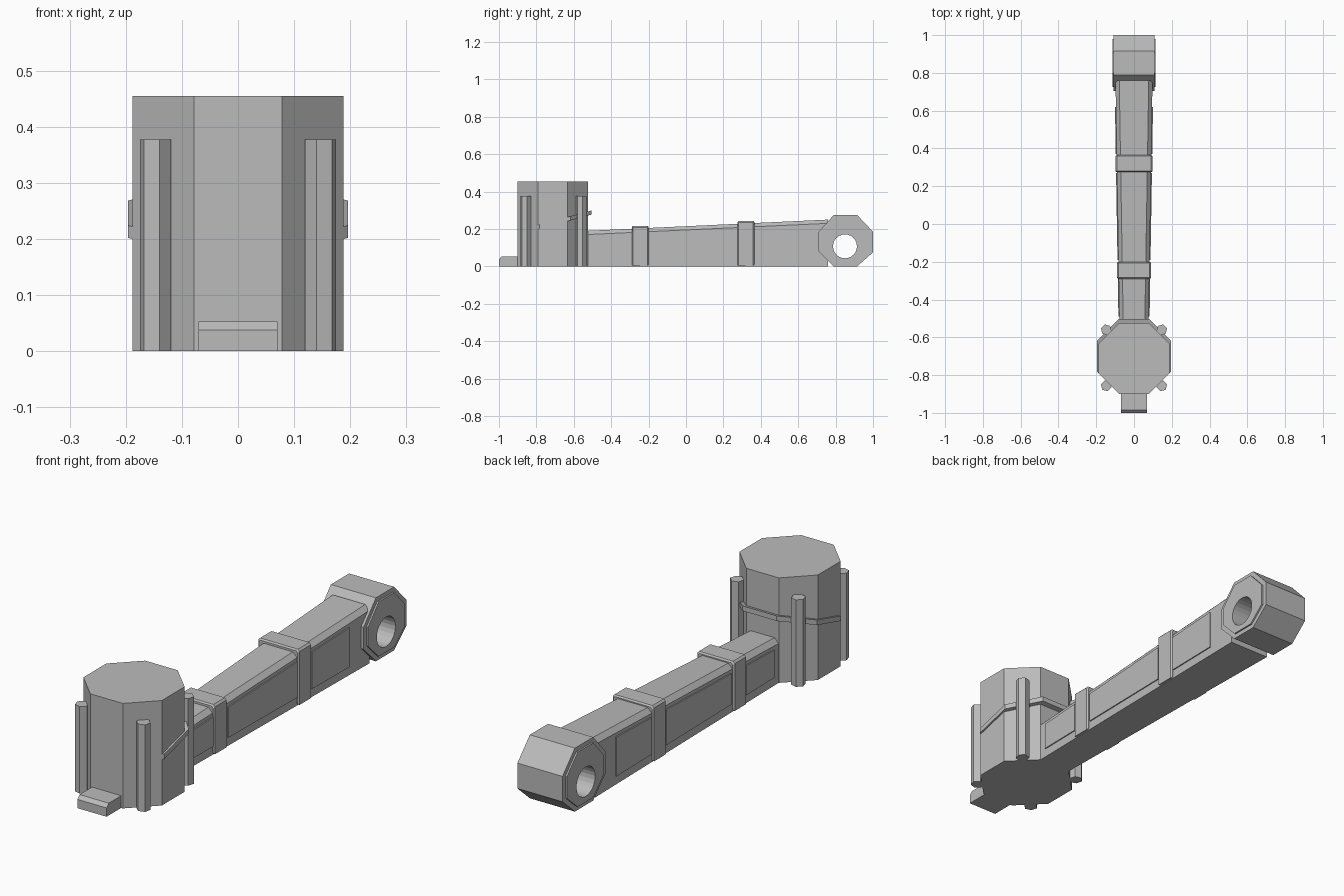
import bpy, bmesh, math
from mathutils import Matrix, Vector

if "Cube" in bpy.data.objects:
    bpy.data.objects.remove(bpy.data.objects["Cube"])

GREY = (0.5, 0.5, 0.5, 1)
mat = bpy.data.materials.new("plain grey")
mat.use_nodes = True
mat.diffuse_color = GREY
mat.node_tree.nodes["Principled BSDF"].inputs["Base Color"].default_value = GREY


def loft(name, rings):
    """Solid skinned through rings of points, closed at both ends."""
    bm = bmesh.new()
    loops = [[bm.verts.new(p) for p in ring] for ring in rings]
    n = len(loops[0])
    for a, b in zip(loops, loops[1:]):
        for i in range(n):
            bm.faces.new((a[i], a[(i + 1) % n], b[(i + 1) % n], b[i]))
    bm.faces.new(loops[0])
    bm.faces.new(loops[-1])
    bmesh.ops.recalc_face_normals(bm, faces=bm.faces)
    mesh = bpy.data.meshes.new(name)
    bm.to_mesh(mesh)
    bm.free()
    mesh.materials.append(mat)
    obj = bpy.data.objects.new(name, mesh)
    bpy.context.scene.collection.objects.link(obj)
    return obj


def along_x(name, profile, x0, x1):
    return loft(name, [[(x, y, z) for y, z in profile] for x in (x0, x1)])


def octagon(half, flat):
    return [(flat, -half), (half, -flat), (half, flat), (flat, half),
            (-flat, half), (-half, flat), (-half, -flat), (-flat, -half)]


def mix(a, b, y):
    """Value of the arm's taper at y, from its front to its rear end."""
    return a + (b - a) * (y + 0.53) / 1.29


def arm_width(y):
    return mix(0.077, 0.098, y)


def arm_top(y):
    return mix(0.19, 0.25, y)


def section(y, w, top, cut, bottom=0):
    """Arm cross-section with chamfered upper corners."""
    return [(-w, y, bottom), (w, y, bottom), (w, y, top - cut),
            (w - cut, y, top), (cut - w, y, top), (-w, y, top - cut)]


# Octagonal tower
TOWER_Y = -0.712
tower_ring = octagon(0.188, 0.078)
loft("tower", [[(x, y + TOWER_Y, z) for x, y in tower_ring] for z in (0, 0.455)])

# Tilted strap round the tower
strap_ring = octagon(0.196, 0.082)
loft("tower_strap", [[(x, y + TOWER_Y + 0.012, 0.235 + 0.27 * y + dz)
                      for x, y in strap_ring] for dz in (-0.011, 0.011)])

# Four hexagonal posts
for side, sx in (("right", -1), ("left", 1)):
    for place, py in (("front", -0.857), ("back", -0.56)):
        ring = [(sx * (0.147 + 0.029 * math.cos(math.radians(15 + 60 * i))),
                 py + 0.029 * math.sin(math.radians(15 + 60 * i))) for i in range(6)]
        loft(f"{place}_{side}_post", [[(x, y, z) for x, y in ring] for z in (0, 0.377)])

# Front step
along_x("front_step", [(-0.88, 0), (-1, 0), (-1, 0.038), (-0.985, 0.053), (-0.88, 0.053)],
        -0.07, 0.07)

# Tapered arm
loft("arm", [section(y, arm_width(y), arm_top(y), 0.02) for y in (-0.56, 0.76)])

# Collars round the arm
for name, y0, y1 in (("front_collar", -0.29, -0.2), ("rear_collar", 0.275, 0.365)):
    mid = (y0 + y1) / 2
    w, top = arm_width(mid) + 0.008, arm_top(mid) + 0.013
    collar = loft(name, [section(y, w - d, top - d, 0.008, 0.003 + d)
                         for y, d in ((y0, 0.006), (y0 + 0.006, 0),
                                      (y1 - 0.006, 0), (y1, 0.006))])

# Thin raised panels on both sides of the arm
for sx, side in ((-1, "right"), (1, "left")):
    for place, y0, y1 in (("front", -0.49, -0.29), ("middle", -0.19, 0.27), ("rear", 0.37, 0.62)):
        rings = []
        for lift in (-0.004, 0.005):
            rings.append([(sx * (arm_width(y) + lift), y, z) for y, z in
                          ((y0, 0.038), (y1, 0.038),
                           (y1, arm_top(y1) - 0.035), (y0, arm_top(y0) - 0.035))])
        loft(f"{place}_{side}_panel", rings)

# Octagonal eye at the rear end, with raised side plates
head = [(0.705, 0.085), (0.79, 0), (0.915, 0), (1, 0.075),
        (1, 0.185), (0.915, 0.275), (0.79, 0.275), (0.705, 0.18)]
centre = Vector((0.853, 0.135))
plate = [centre + (Vector(p) - centre) * 0.86 for p in head]
layers = ((-0.115, plate), (-0.108, plate), (-0.108, head),
          (0.108, head), (0.108, plate), (0.115, plate))
eye = loft("rear_eye", [[(x, y, z) for y, z in ring] for x, ring in layers])

# Round hole through the eye
hole = [(0.85 + 0.064 * math.cos(i * math.tau / 24),
         0.107 + 0.064 * math.sin(i * math.tau / 24)) for i in range(24)]
cutter = along_x("hole_cutter", hole, -0.2, 0.2)
cutter.hide_render = True
cutter.hide_set(True)
cut = eye.modifiers.new("hole", "BOOLEAN")
cut.operation = "DIFFERENCE"
cut.solver = "EXACT"
cut.object = cutter
